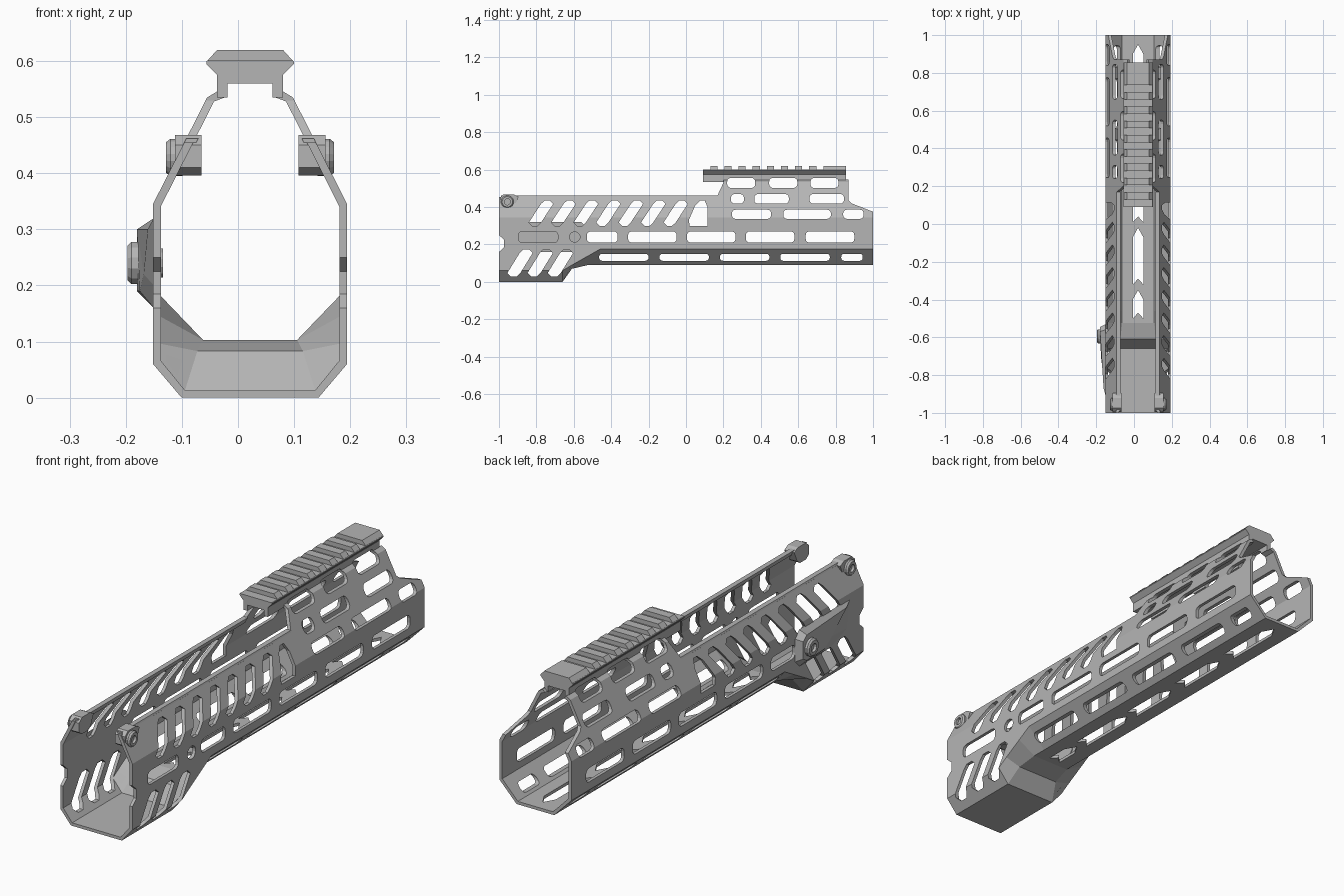
import bpy, bmesh, math

if "Cube" in bpy.data.objects:
    bpy.data.objects.remove(bpy.data.objects["Cube"])

CX = 0.0215  # centre line of the tube
grey = bpy.data.materials.new("anodised grey")
grey.diffuse_color = (0.46, 0.46, 0.46, 1)
grey.use_nodes = True
grey.node_tree.nodes["Principled BSDF"].inputs["Base Color"].default_value = grey.diffuse_color


def finish(name, bm):
    bmesh.ops.recalc_face_normals(bm, faces=bm.faces)
    me = bpy.data.meshes.new(name)
    bm.to_mesh(me)
    bm.free()
    ob = bpy.data.objects.new(name, me)
    bpy.context.collection.objects.link(ob)
    me.materials.append(grey)
    return ob


def loft(bm, rings):
    """Skin closed rings of points and cap both ends."""
    vs = [[bm.verts.new(p) for p in r] for r in rings]
    n = len(vs[0])
    for a, b in zip(vs, vs[1:]):
        for i in range(n):
            j = (i + 1) % n
            bm.faces.new((a[i], a[j], b[j], b[i]))
    bm.faces.new(vs[0])
    bm.faces.new(vs[-1])


def prism(bm, pts, axis, lo, hi):
    def place(p, h):
        return {"x": (h, p[0], p[1]), "y": (p[0], h, p[1]), "z": (p[0], p[1], h)}[axis]
    loft(bm, [[place(p, h) for p in pts] for h in (lo, hi)])


def slot(y0, y1, z0, z1, r=0.02):
    """Rounded rectangle outline."""
    out = []
    for cy, cz, a0 in ((y1 - r, z1 - r, 0), (y0 + r, z1 - r, 90),
                       (y0 + r, z0 + r, 180), (y1 - r, z0 + r, 270)):
        for k in range(4):
            a = math.radians(a0 + 30 * k)
            out.append((cy + r * math.cos(a), cz + r * math.sin(a)))
    return out


def slanted(y, z0, z1, w, lean):
    """Leaning vent outline with clipped corners."""
    c = 0.018
    s = lean / (z1 - z0)
    return [(y + c, z0), (y + w - c / 2, z0), (y + w + c * s, z0 + c),
            (y + w + lean, z1 - c), (y + w + lean - c, z1),
            (y + lean + c / 2, z1), (y + lean - c * s, z1 - c), (y, z0 + c)]


def circle(cy, cz, r, n=16):
    return [(cy + r * math.cos(2 * math.pi * (k + .5) / n),
             cz + r * math.sin(2 * math.pi * (k + .5) / n)) for k in range(n)]


def carve(ob, bm):
    cutter = finish("cutter", bm)
    cutter.hide_render = True
    m = ob.modifiers.new("cut", "BOOLEAN")
    m.operation, m.solver, m.object = "DIFFERENCE", "EXACT", cutter
    dg = bpy.context.evaluated_depsgraph_get()
    me = bpy.data.meshes.new_from_object(ob.evaluated_get(dg))
    ob.modifiers.clear()
    ob.data = me
    bpy.data.objects.remove(cutter)


# Tube: stations of (y, floor half width, floor height, chamfer top)
stations = [(-1, .122, 0, .06), (-.66, .122, 0, .06), (-.61, .10, .07, .09),
            (-.525, .09, .09, .138), (-.46, .09, .09, .175), (1, .09, .09, .175)]
rings = []
for y, bh, zb, zc in stations:
    outer = [(bh, zb), (.173, zc), (.173, .345), (.0765, .535), (.0565, .547)]
    inner = [(bh - .006, zb + .013), (.159, zc + .006), (.159, .341), (.064, .528), (.045, .535)]
    sec = ([(-x, z) for x, z in reversed(outer)] + outer
           + list(reversed(inner)) + [(-x, z) for x, z in inner])
    rings.append([(CX + x, y, z) for x, z in sec])
bm = bmesh.new()
loft(bm, rings)
tube = finish("handguard_tube", bm)

# Cut the open front top, the sloped rear top and the front edge notch
bm = bmesh.new()
for pts in ([(-1.1, .455), (.165, .455), (.2, .53), (.2, .7), (-1.1, .7)],
            [(.87, .7), (.87, .435), (.885, .42), (1.0, .375), (1.1, .375), (1.1, .7)],
            [(-1.1, .16), (-1, .16), (-.972, .185), (-.972, .225), (-1, .25), (-1.1, .25)]):
    prism(bm, pts, "x", -.5, .5)
carve(tube, bm)

# Side openings
roof_slots = [(.22, .37), (.445, .595), (.665, .815)]
bm = bmesh.new()
through = [slanted(-.84 + .12 * i, .30, .435, .055, .075) for i in range(7)]
through.append([(.02, .30), (.115, .30), (.115, .40), (.10, .435), (.075, .435), (.05, .41), (.015, .33)])
through += [slanted(-.955 + .108 * i, .03, .172, .06, .075) for i in range(3)]
through += [slot(a, b, .21, .27) for a, b in
            ((-.53, -.365), (-.31, -.05), (.005, .265), (.32, .58), (.64, .90))]
through += [slot(-.465 + .323 * i, -.20 + .323 * i, .113, .15, .016) for i in range(4)]
through.append(slot(.83, .945, .113, .15, .016))
through += [slot(a, b, .502, .556) for a, b in roof_slots]
through += [slot(a, b, .418, .47) for a, b in ((.24, .31), (.365, .55), (.66, .845))]
through += [slot(a, b, .337, .386) for a, b in ((.245, .455), (.52, .775), (.84, .95))]
for pts in through:
    prism(bm, pts, "x", -.5, .5)
for pts in (slot(-.895, -.685, .21, .27), circle(-.595, .24, .028)):
    prism(bm, pts, "x", CX, .5)
# Pointed floor slots
for a, b in ((-.50, -.35), (-.32, -.02), (.01, .27), (.33, .59), (.65, .95)):
    w = .028
    pts = [(CX - w, a), (CX, a + .03), (CX + w, a), (CX + w, b - .05), (CX, b), (CX - w, b - .05)]
    prism(bm, pts, "z", .05, .14)
carve(tube, bm)

# Top rails of the open front and their pinned lugs
for s, side in ((-1, "left"), (1, "right")):
    bm = bmesh.new()
    prism(bm, [(CX + s * x, z) for x, z in
               ((.122, .443), (.114, .462), (.092, .462), (.106, .436))], "y", -.99, .17)
    finish("front_rim_" + side, bm)
    bm = bmesh.new()
    prism(bm, [(-.995, .41), (-.995, .45), (-.975, .468), (-.92, .468), (-.895, .455), (-.915, .41),
               (-.935, .396), (-.975, .396)], "x", CX + s * .0865, CX + s * .134)
    finish("lug_" + side, bm)
    bm = bmesh.new()
    rs = [(.12, .034), (.142, .034), (.1495, .028), (.1495, .016), (.138, .016)]
    loft(bm, [[(CX + s * x, p, q) for p, q in circle(-.955, .428, r)] for x, r in rs])
    finish("lug_pin_" + side, bm)

# Accessory rail with feet
half = [(.04, .56), (.04, .535), (.0585, .535), (.0585, .575), (.078, .595), (.078, .599), (.0765, .601)]
bm = bmesh.new()
prism(bm, [(CX + x, z) for x, z in half] + [(CX - x, z) for x, z in reversed(half)], "y", .09, .855)
rail = finish("accessory_rail", bm)
bm = bmesh.new()
for a, b in roof_slots:
    prism(bm, slot(a, b, .502, .556), "x", -.5, .5)
carve(rail, bm)

# Rail teeth
bm = bmesh.new()
teeth = [(.09, .09)] and [(.13 + .0755 * i, .168 + .0755 * i) for i in range(8)] + [(.735, .855)]
for a, b in teeth:
    prism(bm, [(CX + x, z) for x, z in
               ((-.0765, .6), (.0765, .6), (.0585, .62), (-.0585, .62))], "y", a, b)
finish("rail_teeth", bm)

# Left side hand stop, tapering towards the front
base = [(-.53, .19), (-.53, .29), (-.56, .32), (-.91, .32), (-.895, .20), (-.78, .16), (-.56, .16)]
top = [(-.545, .205), (-.545, .28), (-.57, .30), (-.87, .30), (-.76, .22), (-.70, .19), (-.57, .19)]
depth = [-.18, -.18, -.18, -.161, -.168, -.175, -.18]
bm = bmesh.new()
loft(bm, [[(-.150, y, z) for y, z in base],
          [(d, y, z) for d, (y, z) in zip(depth, top)]])
bmesh.ops.triangulate(bm, faces=[f for f in bm.faces if len(f.verts) > 4])
finish("hand_stop", bm)

# Hand stop screw and inner nut
bm = bmesh.new()
loft(bm, [[(x, p, q) for p, q in circle(-.595, .24, r, n=12)] for x, r in
          ((-.17, .039), (-.19, .039), (-.197, .032), (-.197, .018), (-.185, .018))])
finish("hand_stop_screw", bm)
bm = bmesh.new()
prism(bm, circle(-.595, .24, .027, 12), "x", -.152, -.134)
finish("hand_stop_nut", bm)
